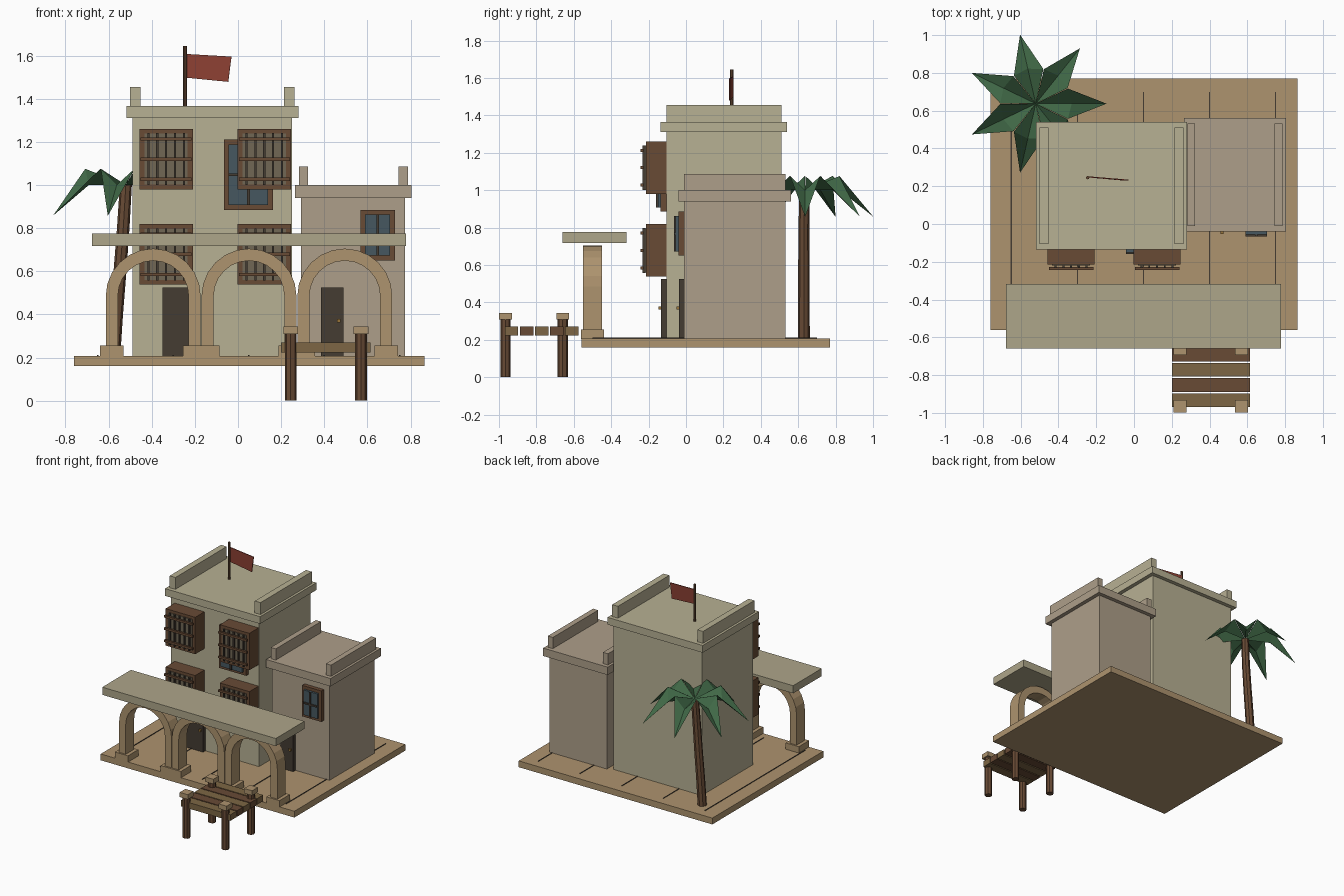
import bpy, bmesh, math
from mathutils import Vector

if "Cube" in bpy.data.objects:
    bpy.data.objects.remove(bpy.data.objects["Cube"])


def mat(name, r, g, b):
    m = bpy.data.materials.new(name)
    m.diffuse_color = [(c / 255) ** 2.2 for c in (r, g, b)] + [1]
    m.use_nodes = True
    m.node_tree.nodes["Principled BSDF"].inputs["Base Color"].default_value = m.diffuse_color
    return m


PLASTER = mat("pale_plaster", 182, 175, 146)
ANNEX = mat("pink_plaster", 172, 157, 136)
SLAB = mat("slab_plaster", 172, 164, 136)
SAND = mat("sandstone", 172, 146, 110)
WOOD = mat("wood", 104, 76, 56)
PLANK = mat("light_wood", 124, 102, 70)
DARK = mat("dark_wood", 70, 62, 54)
SCREEN = mat("screen", 112, 103, 86)
GLASS = mat("glass", 72, 88, 96)
BRASS = mat("brass", 150, 115, 60)
GREEN = mat("leaf", 66, 104, 72)
RED = mat("flag_red", 140, 66, 54)


def mesh(name, verts, faces, m):
    me = bpy.data.meshes.new(name)
    me.from_pydata(verts, [], faces)
    me.materials.append(m)
    ob = bpy.data.objects.new(name, me)
    bpy.context.collection.objects.link(ob)
    bm = bmesh.new()
    bm.from_mesh(me)
    bmesh.ops.recalc_face_normals(bm, faces=bm.faces)
    bm.to_mesh(me)
    bm.free()
    return ob


def box(name, x0, x1, y0, y1, z0, z1, m):
    v = [(x, y, z) for x in (x0, x1) for y in (y0, y1) for z in (z0, z1)]
    f = [(0, 1, 3, 2), (4, 6, 7, 5), (0, 4, 5, 1), (2, 3, 7, 6), (0, 2, 6, 4), (1, 5, 7, 3)]
    return mesh(name, v, f, m)


def tube(name, path, radii, n, m):
    # horizontal rings stacked along a path
    v, f = [], []
    for p, r in zip(path, radii):
        v += [(p[0] + r * math.cos(math.tau * i / n), p[1] + r * math.sin(math.tau * i / n), p[2]) for i in range(n)]
    for k in range(len(path) - 1):
        f += [(k * n + i, k * n + (i + 1) % n, (k + 1) * n + (i + 1) % n, (k + 1) * n + i) for i in range(n)]
    f += [tuple(range(n)), tuple(range(len(v) - n, len(v)))]
    return mesh(name, v, f, m)


# platform with paving seams
box("platform", -0.76, 0.865, -0.56, 0.77, 0.16, 0.208, SAND)
for i in range(5):
    x = -0.65 + 0.35 * i
    box("paving_seam", x - 0.003, x + 0.003, -0.5, 0.7, 0.205, 0.212, DARK)


# buildings: walls, roof slab, two parapets
def building(name, x0, x1, y0, y1, z1, z2, z3, pw, m):
    box(name + "_walls", x0, x1, y0, y1, 0.2, z1, m)
    box(name + "_roof", x0 - 0.028, x1 + 0.03, y0 - 0.03, y1 + 0.03, z1, z2, m)
    for a in (x0 - 0.01, x1 + 0.012 - pw):
        box(name + "_parapet", a, a + pw, y0, y1, z2, z3, m)


building("tower", -0.49, 0.25, -0.105, 0.51, 1.31, 1.365, 1.455, 0.048, PLASTER)
building("annex", 0.292, 0.775, -0.01, 0.532, 0.94, 1.0, 1.085, 0.042, ANNEX)

# flag
tube("flagpole", [(-0.245, 0.245, 1.36), (-0.245, 0.245, 1.645)], [0.009] * 2, 8, WOOD)
flag = mesh("flag", [(-0.238, 0.252, 1.607), (-0.03, 0.235, 1.595), (-0.045, 0.235, 1.478), (-0.238, 0.252, 1.497)],
            [(0, 1, 2, 3)], RED)
flag.modifiers.new("thickness", "SOLIDIFY").thickness = 0.006


# doors with knobs
def door(x0, x1, y, knob_x):
    box("door", x0, x1, y - 0.028, y + 0.01, 0.208, 0.525, DARK)
    box("door_knob", knob_x - 0.008, knob_x + 0.008, y - 0.042, y - 0.025, 0.362, 0.378, BRASS)


door(-0.35, -0.2, -0.105, -0.22)
door(0.384, 0.49, -0.01, 0.467)


# glazed windows
def window(x0, x1, z0, z1, y):
    box("window_frame", x0, x1, y - 0.03, y + 0.01, z0, z1, WOOD)
    x0, x1, z0, z1 = x0 + 0.022, x1 - 0.022, z0 + 0.023, z1 - 0.023
    box("window_glass", x0, x1, y - 0.046, y - 0.02, z0, z1, GLASS)
    cx, cz = (x0 + x1) / 2, (z0 + z1) / 2
    box("window_mullion", cx - 0.006, cx + 0.006, y - 0.055, y - 0.04, z0, z1, DARK)
    box("window_transom", x0, x1, y - 0.055, y - 0.04, cz - 0.006, cz + 0.006, DARK)


window(-0.065, 0.162, 0.885, 1.21, -0.105)
window(0.567, 0.727, 0.65, 0.885, -0.01)


# projecting lattice bays
def bay(cx, cz):
    box("bay_box", cx - 0.124, cx + 0.124, -0.215, -0.1, cz - 0.14, cz + 0.14, WOOD)
    box("bay_screen", cx - 0.1, cx + 0.1, -0.219, -0.21, cz - 0.118, cz + 0.118, SCREEN)
    for i in range(-2, 3):
        x = cx + 0.041 * i
        box("bay_upright", x - 0.005, x + 0.005, -0.232, -0.217, cz - 0.12, cz + 0.12, DARK)
    for i in (-1, 0, 1):
        z = cz + 0.093 * i
        box("bay_rail", cx - 0.118, cx + 0.118, -0.243, -0.228, z - 0.008, z + 0.008, WOOD)


for bx in (-0.333, 0.122):
    for bz in (1.12, 0.678):
        bay(bx, bz)

# arcade: arch ribbons on plinths under a slab
box("arcade_roof", -0.677, 0.779, -0.66, -0.317, 0.717, 0.775, SLAB)


def arch(cx, cz=0.485, ro=0.22, ri=0.164, n=12):
    prof = []
    for r in (ro, ri):
        ang = [math.pi * i / n for i in range(n + 1)]
        prof.append([(cx + r, 0.25)] + [(cx + r * math.cos(a), cz + r * math.sin(a)) for a in ang] + [(cx - r, 0.25)])
    v, f = [], []
    for (xo, zo), (xi, zi) in zip(*prof):
        v += [(xo, -0.55, zo), (xi, -0.55, zi), (xi, -0.45, zi), (xo, -0.45, zo)]
    k = len(prof[0])
    for s in range(k - 1):
        f += [(4 * s + j, 4 * s + (j + 1) % 4, 4 * s + 4 + (j + 1) % 4, 4 * s + 4 + j) for j in range(4)]
    f += [(0, 1, 2, 3), tuple(range(4 * k - 4, 4 * k))]
    mesh("arch", v, f, SAND)
    for s in (-1, 1):
        px = cx + s * (ro + ri) / 2
        box("arch_plinth", px - 0.055, px + 0.055, -0.562, -0.438, 0.205, 0.256, SAND)


for ax in (-0.393, 0.051, 0.495):
    arch(ax)

# jetty: planks on capped posts
for i in range(5):
    y = -0.933 + 0.0805 * i
    box("jetty_plank", 0.2, 0.614, y - 0.036, y + 0.036, 0.224, 0.27, WOOD if i % 2 else PLANK)
for x in (0.244, 0.57):
    for y in (-0.965, -0.659):
        tube("jetty_post", [(x, y, 0), (x, y, 0.31)], [0.027] * 2, 8, WOOD)
        box("post_cap", x - 0.034, x + 0.034, y - 0.034, y + 0.034, 0.308, 0.344, SAND)

# palm: leaning trunk and seven folded fronds
path = [(-0.578, 0.63, 0.2), (-0.564, 0.63, 0.4), (-0.547, 0.63, 0.6), (-0.532, 0.63, 0.8), (-0.52, 0.635, 1.0)]
tube("palm_trunk", path, [0.032, 0.031, 0.03, 0.029, 0.028], 8, WOOD)
crown = Vector((-0.52, 0.637, 1.0))
for i in range(7):
    a = math.tau * i / 7
    d, s = Vector((math.cos(a), math.sin(a), 0)), Vector((-math.sin(a), math.cos(a), 0))
    up = Vector((0, 0, 1))
    v = [crown, crown + d * 0.17 + s * 0.08 + up * 0.075, crown + d * 0.19 + up * 0.0,
         crown + d * 0.17 - s * 0.08 + up * 0.075, crown + d * 0.375 - up * 0.143]
    mesh("palm_frond", v, [(0, 2, 1), (0, 3, 2), (1, 2, 4), (2, 3, 4)], GREEN)
